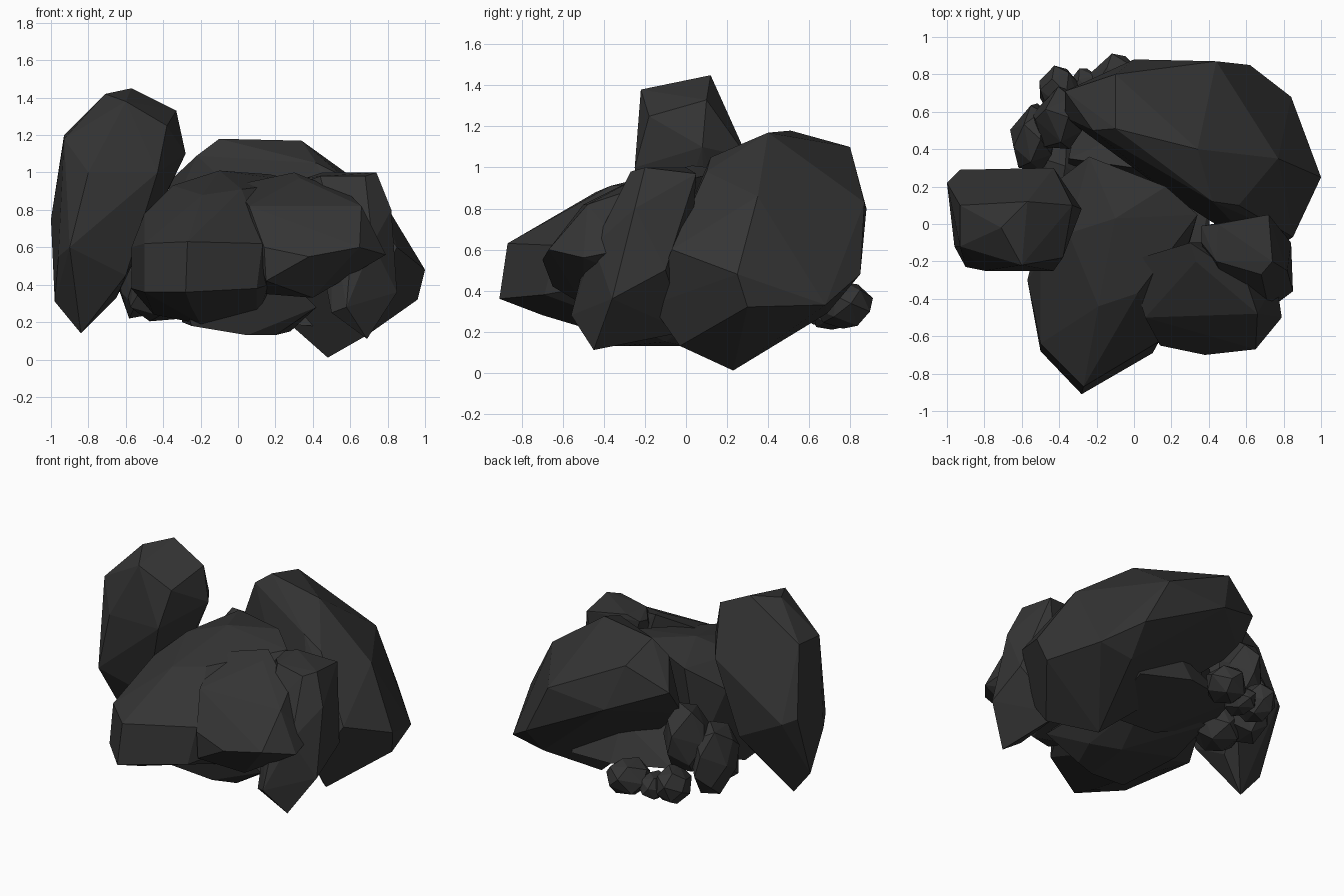
import bpy, bmesh, math, random
from mathutils import Vector

random.seed(4)
stone = bpy.data.materials.new("dark grey stone")
stone.diffuse_color = (0.035, 0.035, 0.035, 1)


def rock(name, points):
    """Flat-faced boulder: the convex hull of its corner points."""
    bm = bmesh.new()
    for p in points:
        bm.verts.new(p)
    res = bmesh.ops.convex_hull(bm, input=bm.verts[:])
    junk = {g for k in ("geom_interior", "geom_unused") for g in res[k]
            if isinstance(g, bmesh.types.BMVert)}
    bmesh.ops.delete(bm, geom=list(junk), context='VERTS')
    bmesh.ops.dissolve_limit(bm, angle_limit=math.radians(4),
                             verts=bm.verts[:], edges=bm.edges[:])
    bmesh.ops.recalc_face_normals(bm, faces=bm.faces[:])
    me = bpy.data.meshes.new(name)
    bm.to_mesh(me)
    bm.free()
    me.materials.append(stone)
    ob = bpy.data.objects.new(name, me)
    bpy.context.collection.objects.link(ob)
    return ob


def pebble(name, centre, radius, n=18):
    """Small rounded stone: hull of jittered points spread over an ellipsoid."""
    pts = []
    for i in range(n):
        z = 1 - 2 * (i + 0.5) / n
        a = i * 2.39996 + random.uniform(-0.25, 0.25)
        r = math.sqrt(1 - z * z)
        k = random.uniform(0.95, 1.05)
        pts.append(Vector(centre) + Vector((r * math.cos(a) * radius[0],
                                            r * math.sin(a) * radius[1],
                                            z * radius[2])) * k)
    return rock(name, pts)


# Tall upright stone on the left
rock("upright_boulder", [
    (-.57, .12, 1.45), (-.71, -.02, 1.42), (-.46, -.20, 1.23), (-.60, -.22, 1.38),
    (-.33, .10, 1.33), (-.38, -.18, 1.25), (-.28, .08, 1.10), (-.43, .30, 1.05),
    (-.93, .10, 1.20), (-.93, -.12, 1.18), (-.80, -.25, 1.00), (-.43, -.25, 1.00),
    (-1.0, .22, .75), (-.93, .29, .72), (-.96, -.12, .55), (-.90, -.23, .60),
    (-.98, .05, .31), (-.84, .03, .14), (-.65, .10, .33), (-.60, -.12, .45),
    (-.60, .28, .55)])

# Largest stone, at the back and right, overhanging to the left
rock("back_boulder", [
    (-.37, .71, .95), (-.37, .57, .76), (-.22, .50, 1.09), (-.10, .51, 1.18),
    (.34, .40, 1.17), (-.10, .80, 1.10), (0, .88, .80), (.44, .87, .83),
    (.62, .85, .48), (.84, .68, .33), (1.0, .25, .48), (.96, .30, .32),
    (.85, -.07, .60), (.70, -.17, .33), (.69, -.03, .13), (.48, .23, .01),
    (.42, .12, 1.05), (.77, .35, .86), (.60, .69, .29), (.56, .10, .98),
    (.20, .15, .70)])

# Central stone reaching out to the front
rock("front_boulder", [
    (-.28, -.91, .36), (-.27, -.87, .63), (.10, -.69, .38), (.13, -.63, .62),
    (.16, -.58, .40), (-.57, -.30, .38), (-.57, -.30, .60), (-.50, -.68, .36),
    (-.50, -.64, .62), (-.50, -.20, .78), (-.19, -.44, .88), (-.35, -.05, .93),
    (-.24, .36, .95), (-.45, .20, .80), (.17, .20, .99), (.34, .05, .95),
    (-.10, .03, 1.01), (.02, -.37, .91), (.30, 0, .50), (-.20, -.40, .19),
    (.10, -.20, .20), (-.45, 0, .24), (-.25, -.70, .28), (-.30, .30, .35)])

# Wedge stone at the front right
rock("wedge_boulder", [
    (-.03, -.20, .93), (.30, -.10, 1.00), (.33, -.20, .97), (.06, -.50, .82),
    (.14, -.65, .60), (.15, -.65, .42), (.38, -.70, .55), (.65, -.67, .60),
    (.79, -.50, .56), (.66, -.48, .82), (.60, -.30, .88), (.76, -.30, .60),
    (.40, -.50, .33), (.15, -.45, .35), (.50, -.10, .40)])

# Standing stone on the right
rock("right_boulder", [
    (.36, -.10, .95), (.36, -.01, .97), (.45, 0, 1.0), (.72, .05, .97),
    (.74, -.20, 1.0), (.68, -.27, .98), (.44, -.20, .98), (.50, -.38, .75),
    (.72, -.45, .62), (.82, -.25, .80), (.85, -.36, .36), (.84, -.10, .50),
    (.69, -.45, .11), (.50, -.50, .25), (.58, -.56, .28), (.60, -.50, .52),
    (.60, 0, .20)])

# Low stones packed underneath
rock("base_stone", [
    (-.25, -.40, .18), (.05, -.35, .13), (.20, -.30, .13), (.28, -.10, .15),
    (.10, .00, .13), (-.30, .05, .20), (.42, -.35, .28), (.40, .10, .30),
    (.20, .35, .30), (-.30, .35, .30), (-.30, -.45, .40), (.30, -.40, .40)])
rock("under_slab", [
    (-.35, .30, .32), (-.30, .58, .36), (.10, .68, .33), (.45, .60, .28),
    (.40, .20, .18), (0, .20, .20), (-.35, .35, .60), (.10, .55, .58),
    (.50, .40, .55), (0, .30, .65)])

# Small stones heaped at the back left
for name, c, r in [
        ("heap_stone_left", (-.54, .46, .46), (.13, .19, .26)),
        ("heap_stone_upper", (-.40, .56, .60), (.15, .18, .24)),
        ("heap_stone_middle", (-.40, .71, .33), (.12, .14, .13)),
        ("heap_stone_back", (-.10, .77, .33), (.14, .15, .12)),
        ("heap_stone_gap", (-.26, .72, .29), (.10, .12, .09)),
        ("heap_stone_inner", (-.42, .30, .34), (.17, .17, .15))]:
    pebble(name, c, r)
